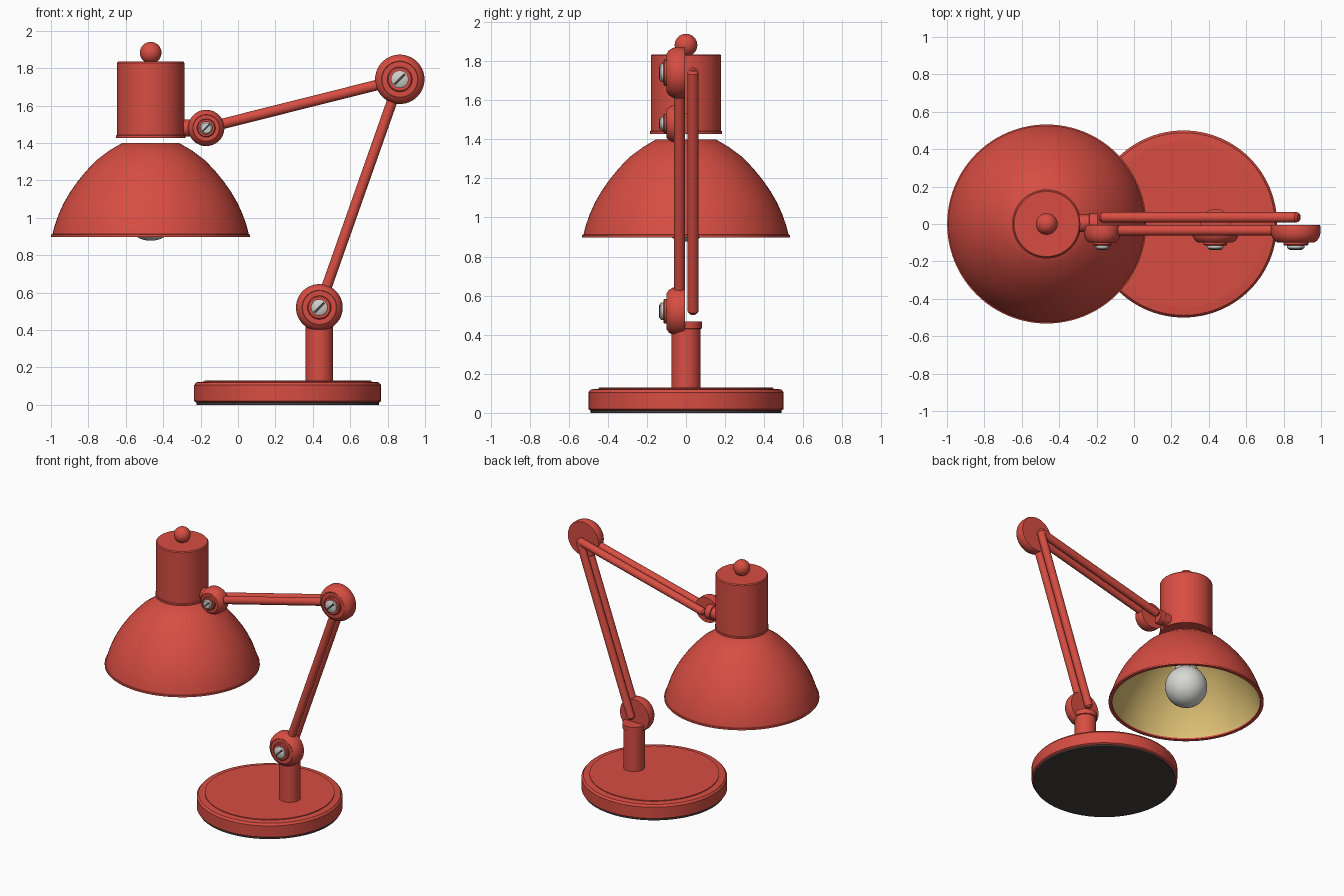
import bpy, math
from mathutils import Vector, Matrix

if "Cube" in bpy.data.objects:
    bpy.data.objects.remove(bpy.data.objects["Cube"])


def material(name, r, g, b):
    m = bpy.data.materials.new(name)
    m.diffuse_color = (r, g, b, 1)
    m.use_nodes = True
    m.node_tree.nodes["Principled BSDF"].inputs["Base Color"].default_value = m.diffuse_color
    return m


RED = material("red enamel", 0.68, 0.075, 0.055)
YELLOW = material("warm yellow lining", 0.74, 0.54, 0.18)
GLASS = material("bulb white", 0.68, 0.68, 0.66)
STEEL = material("screw steel", 0.62, 0.62, 0.59)
DARK = material("dark felt", 0.06, 0.048, 0.048)


def lathe(name, profile, loc, mats, axis=(0, 0, 1), pick=None, n=64, angle=35):
    """Revolve (radius, height) points about an axis; pick(segment) gives the material index."""
    verts, faces, idx, rings = [], [], [], []
    for r, h in profile:
        if r < 1e-6:
            rings.append([len(verts)] * n)
            verts.append((0, 0, h))
        else:
            rings.append(list(range(len(verts), len(verts) + n)))
            verts += [(r * math.cos(2 * math.pi * i / n), r * math.sin(2 * math.pi * i / n), h)
                      for i in range(n)]
    for s, (a, b) in enumerate(zip(rings, rings[1:])):
        for i in range(n):
            j = (i + 1) % n
            faces.append(tuple(dict.fromkeys((a[i], a[j], b[j], b[i]))))
            idx.append(pick(s) if pick else 0)
    me = bpy.data.meshes.new(name)
    me.from_pydata(verts, [], faces)
    for m in mats:
        me.materials.append(m)
    me.polygons.foreach_set("material_index", idx)
    me.update()
    ob = bpy.data.objects.new(name, me)
    bpy.context.collection.objects.link(ob)
    rot = Vector((0, 0, 1)).rotation_difference(Vector(axis)).to_matrix().to_4x4()
    ob.matrix_world = Matrix.Translation(loc) @ rot
    bpy.ops.object.select_all(action='DESELECT')
    ob.select_set(True)
    bpy.context.view_layer.objects.active = ob
    bpy.ops.object.shade_smooth_by_angle(angle=math.radians(angle))
    return ob


def arc(r, z, a0, a1, steps):
    """Circular profile points, angles in degrees from the bottom pole."""
    pts = []
    for i in range(steps + 1):
        t = math.radians(a0 + (a1 - a0) * i / steps)
        pts.append((max(0.0, r * math.sin(t)), z - r * math.cos(t)))
    return pts


def rod(name, a, b, r):
    """Straight rod with small rounded ends."""
    a, b = Vector(a), Vector(b)
    d = b - a
    L = d.length
    lathe(name, [(0, -r * .6), (r * .6, -r * .5), (r, 0), (r, L), (r * .6, L + r * .5), (0, L + r * .6)],
          a, [RED], d.normalized(), n=24)


# Base and post
BX, PX, HX = 0.265, 0.435, -0.467
lathe("base", [(0, .01), (.485, .01), (.5, .02), (.5, .105), (.488, .12), (.445, .124), (.445, .13), (0, .13)],
      (BX, 0, 0), [RED], n=96)
lathe("base_pad", [(0, 0), (.488, 0), (.488, .012), (0, .012)], (BX, 0, 0), [DARK], n=96)
lathe("post", [(0, .12), (.074, .12), (.074, .43), (.081, .432), (.081, .468), (0, .468)], (PX, 0, 0), [RED])

# Twin-rod arms between the three joints
joints = {"base": (PX, .52, .125), "elbow": (.865, 1.74, .132), "head": (-.17, 1.48, .097)}
for arm, p, q in (("lower", "base", "elbow"), ("upper", "elbow", "head")):
    for side, y in (("front", -.034), ("back", .036)):
        (x0, z0, _), (x1, z1, _) = joints[p], joints[q]
        rod(f"{arm}_arm_{side}_rod", (x0, y, z0), (x1, y, z1), .028)

# Joint knobs with washer, screw and slot
for name, (x, z, R) in joints.items():
    lathe(name + "_knob", [(0, .005), (R * .97, .005), (R, .012), (R, .05), (R * .96, .07), (R * .87, .088),
                           (R * .74, .099), (R * .72, .097), (0, .097)], (x, 0, z), [RED], (0, -1, 0))
    s = R / .13
    lathe(name + "_washer", [(.066 * s, .09), (.066 * s, .11), (.06 * s, .115), (0, .115)],
          (x, 0, z), [RED], (0, -1, 0), n=32)
    lathe(name + "_screw", [(.046 * s, .11), (.046 * s, .128), (.036 * s, .135), (0, .137)],
          (x, 0, z), [STEEL], (0, -1, 0), n=32)
    bpy.ops.mesh.primitive_cube_add(size=1, location=(x, -.135, z))
    slot = bpy.context.object
    slot.name = name + "_screw_slot"
    slot.scale = (.078 * s, .006, .013 * s)
    slot.rotation_euler = (0, math.radians(-45), 0)
    slot.data.materials.append(DARK)

# Bracket from the socket cap to the head joint
lathe("head_bracket", [(0, 0), (.046, 0), (.046, .07), (.054, .072), (.054, .115), (0, .115)],
      (-.31, .004, 1.48), [RED], (1, 0, 0), n=32)

# Socket cap and top ball
lathe("socket_cap", [(0, 1.427), (.185, 1.427), (.185, 1.44), (.18, 1.443), (.18, 1.828), (.174, 1.835), (0, 1.835)],
      (HX, 0, 0), [RED])
lathe("top_ball", arc(.058, 1.882, 0, 180, 16), (HX, 0, 0), [RED], n=32)

# Shade: red outer shell, rolled rim, yellow lining
outer = [(0, 1.4), (.152, 1.4), (.22, 1.36), (.29, 1.308), (.345, 1.25), (.39, 1.195),
         (.43, 1.138), (.465, 1.078), (.493, 1.016), (.514, .955), (.525, .912)]
rim = [(.532, .91), (.532, .898), (.508, .898), (.508, .91)]
inner = [(r - .016, z - .012) if r else (0, 1.385) for r, z in reversed(outer[:-1])]
start = len(outer) + len(rim) - 1
lathe("shade", outer + rim + inner, (HX, 0, 0), [RED, YELLOW], pick=lambda s: int(s >= start), n=96)

# Bulb with neck
lathe("bulb", arc(.145, 1.022, 0, 145, 24) + [(.07, 1.19), (.065, 1.388)], (HX, 0, 0), [GLASS], n=48)

# Consistent outward normals
for ob in bpy.data.objects:
    bpy.ops.object.select_all(action='DESELECT')
    ob.select_set(True)
    bpy.context.view_layer.objects.active = ob
    bpy.ops.object.mode_set(mode='EDIT')
    bpy.ops.mesh.select_all(action='SELECT')
    bpy.ops.mesh.normals_make_consistent(inside=False)
    bpy.ops.object.mode_set(mode='OBJECT')
